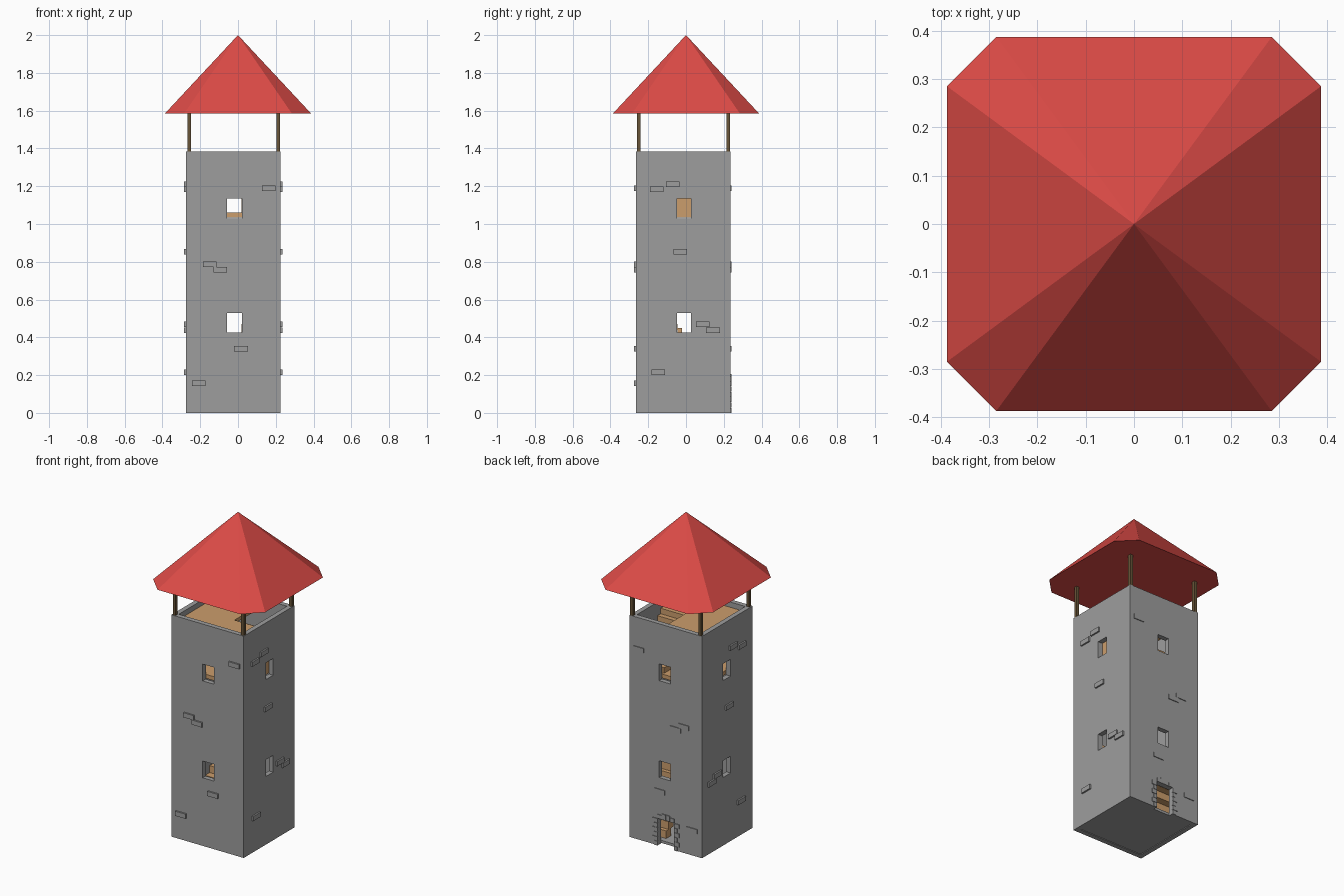
import bpy, bmesh
from mathutils import Vector

cube = bpy.data.objects.get("Cube")
if cube:
    bpy.data.objects.remove(cube, do_unlink=True)


def material(name, rgb):
    m = bpy.data.materials.new(name)
    m.use_nodes = True
    m.diffuse_color = (*rgb, 1)
    m.node_tree.nodes["Principled BSDF"].inputs["Base Color"].default_value = (*rgb, 1)
    return m


stone = material("grey_stone", (0.34, 0.34, 0.34))
wood = material("light_wood", (0.6, 0.34, 0.15))
timber = material("dark_timber", (0.14, 0.09, 0.04))
tile = material("red_roof", (0.72, 0.07, 0.062))


def finish(name, bm, mat):
    mesh = bpy.data.meshes.new(name)
    bmesh.ops.recalc_face_normals(bm, faces=bm.faces)
    bm.to_mesh(mesh)
    bm.free()
    ob = bpy.data.objects.new(name, mesh)
    bpy.context.collection.objects.link(ob)
    mesh.materials.append(mat)
    return ob


def boxes(name, mat, spans):
    """One object made of boxes, each given by its x, y and z limits."""
    bm = bmesh.new()
    for span in spans:
        lo, hi = Vector([s[0] for s in span]), Vector([s[1] for s in span])
        made = bmesh.ops.create_cube(bm, size=1)["verts"]
        for v in made:
            v.co = (lo + hi) / 2 + v.co * (hi - lo)
    return finish(name, bm, mat)


def around(c, size):
    return (c - size / 2, c + size / 2)


# Tower limits
X0, X1, Y0, Y1, TOP, T = -0.275, 0.225, -0.265, 0.235, 1.385, 0.03
IX, IY = (X0 + T, X1 - T), (Y0 + T, Y1 - T)
WX, WY = (-0.058, 0.021), (-0.047, 0.026)
DX, DOOR_H = (-0.085, 0.03), 0.17

# Walls, hollowed and pierced by windows and a rear door
walls = boxes("tower_walls", stone, [((X0, X1), (Y0, Y1), (0, TOP))])
cuts = [(IX, IY, (-0.1, 1.6)), (DX, (Y1 - 0.1, Y1 + 0.1), (-0.1, DOOR_H))]
for z in ((0.425, 0.53), (1.03, 1.135)):
    cuts += [(WX, (-0.5, 0.5), z), ((-0.5, 0.5), WY, z)]
for i, cut in enumerate(cuts):
    cutter = boxes("cutter", stone, [cut])
    mod = walls.modifiers.new("opening", "BOOLEAN")
    mod.operation, mod.solver, mod.object = "DIFFERENCE", "EXACT", cutter
    bpy.context.view_layer.objects.active = walls
    bpy.ops.object.modifier_apply(modifier=mod.name)
    bpy.data.objects.remove(cutter, do_unlink=True)

# Raised bricks, matching on opposite walls
BW, BH, OUT, BACK = 0.072, 0.029, 0.01, 0.005
front_bricks = [(0.162, 1.189), (-0.15, 0.787), (-0.094, 0.757), (0.016, 0.34), (-0.207, 0.157)]
side_bricks = [(-0.07, 1.21), (-0.155, 1.183), (-0.03, 0.852), (0.088, 0.468),
               (0.143, 0.437), (-0.147, 0.216)]
spans = []
for x, z in front_bricks:
    for y in ((Y0 - OUT, Y0 + 0.01), (Y1 - 0.01, Y1 + BACK)):
        spans.append((around(x, BW), y, around(z, BH)))
for y, z in side_bricks:
    for x in ((X0 - OUT, X0 + 0.01), (X1 - 0.01, X1 + OUT)):
        spans.append((x, around(y, BW), around(z, BH)))
boxes("raised_bricks", stone, spans)

# Door surround of alternating long and short stones
spans = []
dy = (Y1 - 0.01, Y1 + BACK)
for i in range(6):
    w = 0.035 if i % 2 else 0.022
    z = (i * DOOR_H / 6, (i + 1) * DOOR_H / 6 - 0.002)
    spans += [((DX[0] - w, DX[0]), dy, z), ((DX[1], DX[1] + w), dy, z)]
for i in range(4):
    w = (DX[1] - DX[0]) / 4
    h = 0.035 if i in (1, 2) else 0.025
    spans.append(((DX[0] + i * w + 0.001, DX[0] + (i + 1) * w - 0.001), dy, (DOOR_H, DOOR_H + h)))
boxes("door_surround", stone, spans)

# Floors
boxes("ground_floor", stone, [(IX, IY, (0.004, 0.02))])
SX = (0.018, IX[1])
boxes("upper_floor", wood, [(IX, IY, (1.035, 1.06))])
boxes("lookout_floor", wood, [((IX[0], SX[0]), IY, (1.33, 1.352)),
                              (SX, (IY[0], -0.06), (1.33, 1.352))])


def flight(name, xs, y0, y1, z0, z1, n, solid):
    spans = []
    dy, dz = (y1 - y0) / n, (z1 - z0) / n
    for i in range(n):
        ys = sorted((y0 + i * dy, y0 + (i + 1) * dy))
        top = z0 + (i + 1) * dz
        spans.append((xs, ys, (z0 if solid else max(z0, top - 2 * dz), top)))
    return spans


# Stairs
left = flight("left", SX, 0.17, -0.045, 0.02, 0.45, 9, False)
left.append((SX, (IY[0], -0.045), (0.44, 0.47)))
boxes("lower_left_stairs", wood, left)
boxes("lower_right_stairs", wood,
      flight("right", (IX[0], -0.03), -0.2, IY[1], 0.02, 0.41, 9, False))
boxes("upper_stairs", wood, flight("upper", SX, 0.19, -0.06, 1.06, 1.335, 8, True))

# Corner posts carrying the roof
P = 0.019
boxes("roof_posts", timber, [(around(x, P), around(y, P), (TOP - 0.01, 1.6))
                             for x in (-0.259, 0.213) for y in (-0.25, 0.224)])

# Eight-sided roof with narrow corner slopes
R, C, EAVE, PEAK = 0.387, 0.285, 1.585, 2.0
bm = bmesh.new()
ring = [bm.verts.new((x, y, EAVE)) for x, y in
        ((C, -R), (R, -C), (R, C), (C, R), (-C, R), (-R, C), (-R, -C), (-C, -R))]
apex = bm.verts.new((0, 0, PEAK))
bm.faces.new(ring)
for i, v in enumerate(ring):
    bm.faces.new((v, ring[(i + 1) % len(ring)], apex))
finish("roof", bm, tile)
